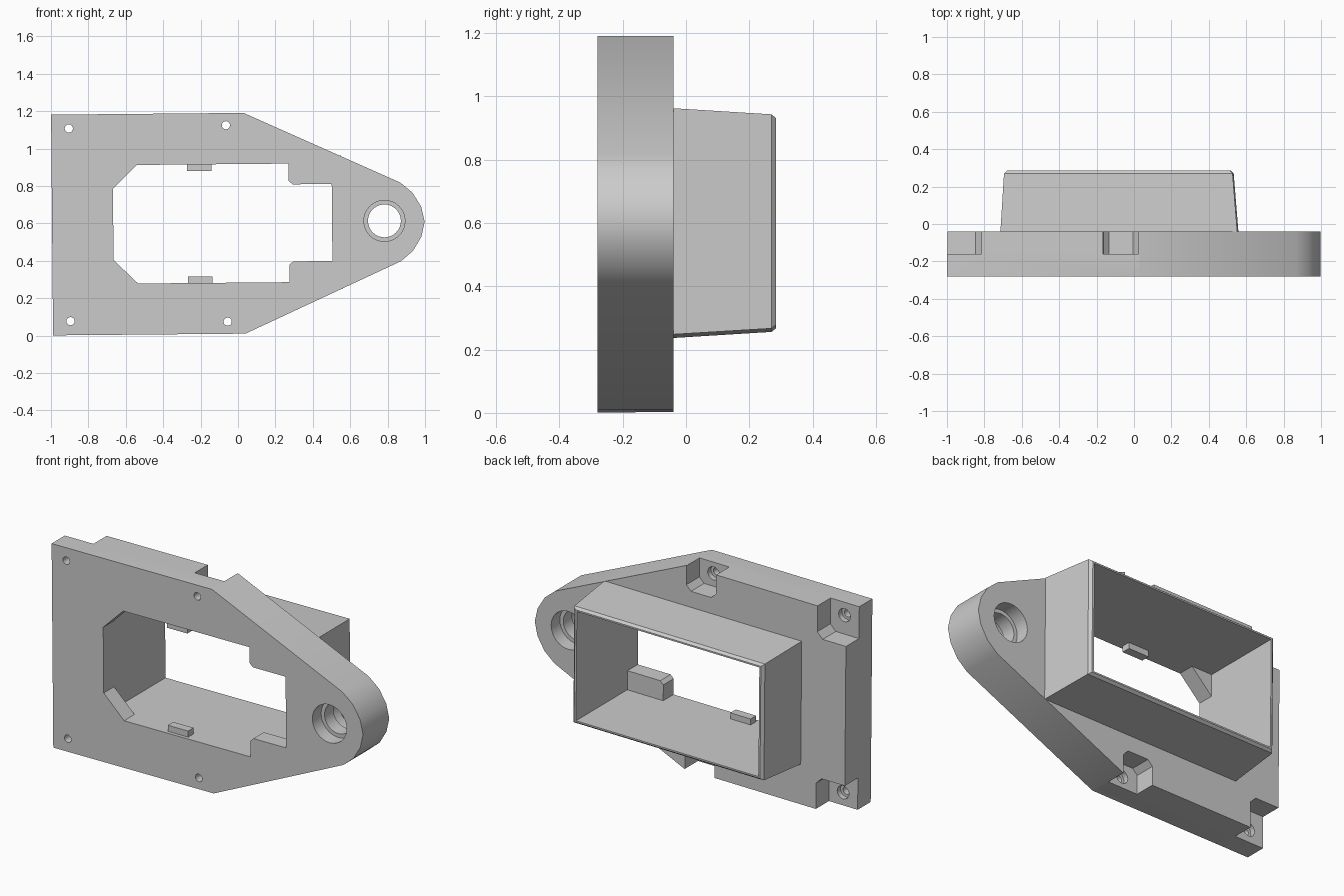
import bpy, bmesh, math

cube = bpy.data.objects.get("Cube")
if cube:
    bpy.data.objects.remove(cube, do_unlink=True)

MID = 0.6       # height of the symmetry axis
TILT = 0.009    # slight roll of the whole bracket
FRONT, BACK, FLOOR, LEDGE = -0.28, -0.04, -0.16, -0.185

grey = bpy.data.materials.new("plain_grey")
grey.use_nodes = True
colour = (0.6, 0.6, 0.6, 1)
grey.diffuse_color = colour
grey.node_tree.nodes["Principled BSDF"].inputs["Base Color"].default_value = colour


def loft(name, rings):
    """Solid through rings of (x, height from axis) points, each at depth y."""
    bm = bmesh.new()
    loops = [[bm.verts.new((x - TILT * z, y, MID + z + TILT * x)) for x, z in pts]
             for y, pts in rings]
    n = len(loops[0])
    for a, b in zip(loops, loops[1:]):
        for i in range(n):
            j = (i + 1) % n
            bm.faces.new((a[i], a[j], b[j], b[i]))
    bm.faces.new(loops[0])
    bm.faces.new(loops[-1])
    bmesh.ops.recalc_face_normals(bm, faces=bm.faces)
    mesh = bpy.data.meshes.new(name)
    bm.to_mesh(mesh)
    bm.free()
    mesh.materials.append(grey)
    obj = bpy.data.objects.new(name, mesh)
    bpy.context.collection.objects.link(obj)
    return obj


def prism(name, pts, y0, y1):
    return loft(name, [(y0, pts), (y1, pts)])


def rect(x0, x1, z0, z1):
    return [(x0, z0), (x1, z0), (x1, z1), (x0, z1)]


def circle(x, z, r, n):
    return [(x + r * math.cos(math.tau * i / n), z + r * math.sin(math.tau * i / n))
            for i in range(n)]


def mirrored(half):
    """Close an upper half outline with its reflection below the axis."""
    return half + [(x, -z) for x, z in reversed(half) if z > 0]


def flip(pts, s):
    return [(x, s * z) for x, z in pts]


def cut(obj, cutters):
    for c in cutters:
        c.hide_render = True
        mod = obj.modifiers.new("cut", "BOOLEAN")
        mod.operation, mod.solver, mod.object = "DIFFERENCE", "EXACT", c
    bpy.context.view_layer.update()
    graph = bpy.context.evaluated_depsgraph_get()
    mesh = bpy.data.meshes.new_from_object(obj.evaluated_get(graph))
    obj.modifiers.clear()
    obj.data = mesh
    for c in cutters:
        bpy.data.objects.remove(c, do_unlink=True)


# Mounting plate with rounded pivot end
outline = mirrored([(-0.994, 0.59), (0.035, 0.59), (0.87, 0.21), (0.935, 0.155),
                    (0.98, 0.08), (0.998, 0)])
plate = prism("mounting_plate", outline, FRONT, BACK)

# Opening: shaped corners at the front, plain rectangle behind the ledges
window = rect(-0.667, 0.503, -0.317, 0.317)
shaped = mirrored([(-0.667, 0.19), (-0.537, 0.317), (0.273, 0.317), (0.273, 0.225),
                   (0.293, 0.206), (0.503, 0.206)])
cutters = [prism("front_window", shaped, -0.4, -0.1),
           prism("back_window", window, LEDGE, 0.1)]

# Pivot bore with a lip halfway through
cutters += [prism("bore", circle(0.783, 0.006, 0.088, 32), -0.4, 0.1),
            prism("front_counterbore", circle(0.783, 0.006, 0.11, 32), -0.4, -0.2),
            prism("back_counterbore", circle(0.783, 0.006, 0.11, 32), -0.12, 0.1)]

# Screw pockets, open at the plate edges, and screw holes
corner_pocket = [(-1.1, 0.7), (-1.1, 0.405), (-0.845, 0.405), (-0.81, 0.44), (-0.81, 0.7)]
middle_pocket = [(-0.16, 0.7), (-0.16, 0.48), (-0.13, 0.45), (0.0, 0.45),
                 (0.03, 0.48), (0.03, 0.7)]
for s in (1, -1):
    for pocket, x, z in ((corner_pocket, -0.9, 0.515), (middle_pocket, -0.06, 0.525)):
        cutters += [prism("pocket", flip(pocket, s), FLOOR, 0.1),
                    prism("screw_hole", circle(x, s * z, 0.022, 16), -0.4, 0.1),
                    prism("screw_seat", circle(x, s * z, 0.038, 16), -0.19, 0.1)]
cut(plate, cutters)

# Tapered housing behind the plate
housing = loft("rear_housing", [
    (BACK, rect(-0.711, 0.555, -0.357, 0.357)),
    (0.27, rect(-0.692, 0.53, -0.338, 0.338)),
    (0.285, rect(-0.677, 0.515, -0.326, 0.326))])
cut(housing, [prism("housing_window", window, -0.2, 0.5)])

# Small retaining tabs inside the opening
tabs = [prism(side + "_tab", flip(rect(-0.27, -0.14, 0.282, 0.33), s), -0.26, -0.21)
        for side, s in (("upper", 1), ("lower", -1))]

for obj in [plate, housing] + tabs:
    bpy.ops.object.select_all(action="DESELECT")
    obj.select_set(True)
    bpy.context.view_layer.objects.active = obj
    bpy.ops.object.shade_smooth_by_angle(angle=math.radians(30))
